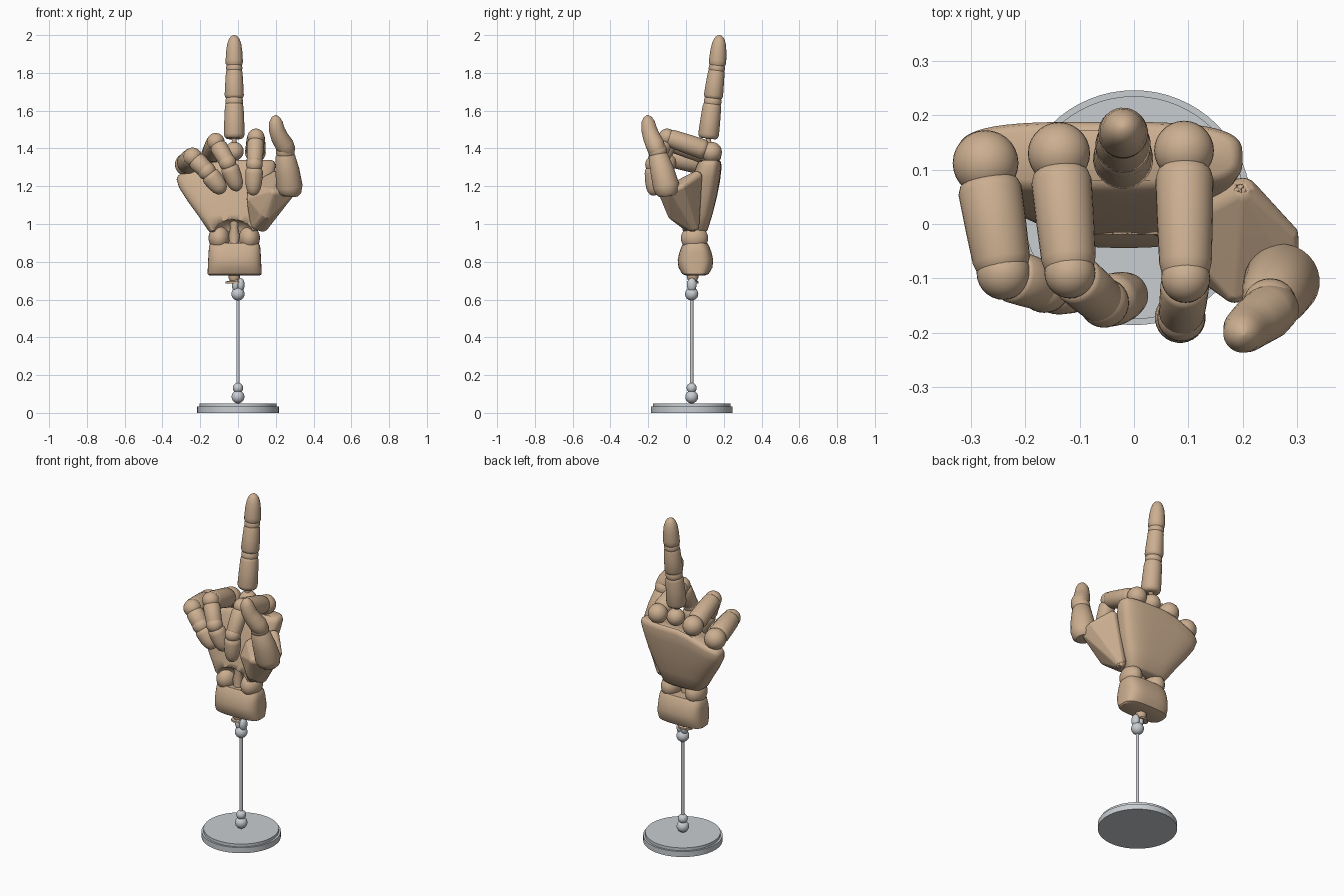
import bpy, bmesh
from math import sin, cos, pi, radians, copysign
from mathutils import Vector, Matrix

default = bpy.data.objects.get("Cube")
if default:
    bpy.data.objects.remove(default)


def material(name, rgb, rough):
    m = bpy.data.materials.new(name)
    m.use_nodes = True
    m.diffuse_color = (*rgb, 1)
    bsdf = m.node_tree.nodes["Principled BSDF"]
    bsdf.inputs["Base Color"].default_value = (*rgb, 1)
    bsdf.inputs["Roughness"].default_value = rough
    return m


wood = material("tan wood", (0.60, 0.425, 0.28), 0.6)
metal = material("grey metal", (0.58, 0.61, 0.64), 0.5)


def finish(name, bm, mat, angle=40):
    bmesh.ops.recalc_face_normals(bm, faces=bm.faces[:])
    me = bpy.data.meshes.new(name)
    bm.to_mesh(me)
    bm.free()
    me.materials.append(mat)
    me.shade_smooth()
    me.set_sharp_from_angle(angle=radians(angle))
    ob = bpy.data.objects.new(name, me)
    bpy.context.collection.objects.link(ob)
    return ob


def bridge(name, loops, mat, angle=40):
    """Skin a list of point rings and cap both ends."""
    bm = bmesh.new()
    rings = [[bm.verts.new(p) for p in loop] for loop in loops]
    n = len(rings[0])
    for a, b in zip(rings, rings[1:]):
        for i in range(n):
            j = (i + 1) % n
            bm.faces.new((a[i], a[j], b[j], b[i]))
    bm.faces.new(rings[0])
    bm.faces.new(rings[-1])
    return finish(name, bm, mat, angle)


def tube(name, points, radii, mat=wood, n=28):
    """Round tube of varying radius along a path."""
    pts = [Vector(p) for p in points]
    loops = []
    for i, p in enumerate(pts):
        d = (pts[min(i + 1, len(pts) - 1)] - pts[max(i - 1, 0)]).normalized()
        u = d.cross(Vector((1, 0.1, 0))).normalized()
        v = d.cross(u)
        loops.append([p + radii[i] * (u * cos(2 * pi * k / n) + v * sin(2 * pi * k / n))
                      for k in range(n)])
    return bridge(name, loops, mat)


def oval(cx, cy, z, rx, ry, power=1.0, n=48):
    """Level ring; power < 1 squares it off."""
    def c(v):
        return copysign(abs(v) ** power, v)
    return [Vector((cx + rx * c(cos(2 * pi * k / n)), cy + ry * c(sin(2 * pi * k / n)), z))
            for k in range(n)]


def stack(name, cx, cy, rings, mat, power=1.0, n=48):
    """Upright loft of (z, half width, half depth)."""
    return bridge(name, [oval(cx, cy, z, rx, ry, power, n) for z, rx, ry in rings], mat, 30)


def ball(name, centre, size, mat=wood):
    bm = bmesh.new()
    bmesh.ops.create_uvsphere(bm, u_segments=28, v_segments=16, radius=1)
    scale = size if isinstance(size, tuple) else (size,) * 3
    bmesh.ops.transform(bm, verts=bm.verts[:],
                        matrix=Matrix.Translation(centre) @ Matrix.Diagonal((*scale, 1)))
    return finish(name, bm, mat)


def rounded_hull(name, corners):
    """Solid wrapped around small balls, which gives soft corners."""
    bm = bmesh.new()
    for x, y, z, r in corners:
        bmesh.ops.create_uvsphere(bm, u_segments=20, v_segments=12, radius=r,
                                  matrix=Matrix.Translation((x, y, z)))
    hull = bmesh.ops.convex_hull(bm, input=bm.verts[:])
    junk = {g for g in hull["geom_interior"] + hull["geom_unused"]
            if isinstance(g, bmesh.types.BMVert)}
    bmesh.ops.delete(bm, geom=list(junk), context="VERTS")
    ob = finish(name, bm, wood, 60)
    ob.modifiers.new("even shading", "WEIGHTED_NORMAL")
    return ob


# Share along the bone, share of the radius
BONE = [(0, .72), (.04, .9), (.12, 1), (.5, 1), (.86, .98), (.95, .9), (1, .74)]
TIP = [(0, .8), (.08, .97), (.2, 1), (.5, .97), (.72, .87), (.87, .68), (.95, .45), (.99, .2), (1, .05)]


def bone(name, a, b, r0, r1, shape=BONE, gap=0.03):
    a, b = Vector(a), Vector(b)
    a = a + (b - a).normalized() * gap
    return tube(name, [a.lerp(b, t) for t, _ in shape],
                [(r0 + (r1 - r0) * t) * s for t, s in shape])


def finger(name, knuckle, joint1, joint2, tip, r):
    ball(name + "_knuckle", knuckle, r * 1.1)
    bone(name + "_lower_bone", knuckle, joint1, r * 1.08, r * 0.97)
    ball(name + "_middle_joint", joint1, r * 0.9)
    bone(name + "_middle_bone", joint1, joint2, r * 0.9, r * 0.85, gap=0.02)
    ball(name + "_end_joint", joint2, r * 0.88)
    bone(name + "_tip_bone", joint2, tip, r * 0.95, r * 0.88, TIP, gap=0.02)


# Stand
stack("base_disc", 0, 0.03, [(0, .216, .216), (.033, .216, .216)], metal, n=64)
stack("base_top", 0, 0.03, [(.03, .205, .205), (.05, .205, .205)], metal, n=64)
stack("rod", 0, 0.03, [(.05, .009, .009), (.66, .009, .009)], metal, n=20)
ball("lower_stand_ball", (0, .03, .085), .034, metal)
ball("lower_stand_cap", (0, .03, .132), .027, metal)
ball("upper_stand_ball", (0, .03, .63), .035, metal)
for side in (-1, 1):
    ball("stand_clamp", (.001 + side * .014, .03, .678), (.02, .026, .036), metal)

# Peg under the wrist
stack("wrist_peg", -.02, .035, [(.685, .045, .03), (.695, .045, .03), (.7, .024, .024),
                                (.715, .03, .03), (.74, .03, .03)], wood, n=24)

# Wrist cuff and the two wrist balls
stack("wrist_cuff", -.018, .05, [(.728, .135, .05), (.735, .143, .07), (.77, .142, .09),
                                 (.81, .14, .094), (.85, .138, .085), (.885, .135, .072),
                                 (.9, .125, .062)], wood, power=0.62)
for x, label in ((-.1, "right"), (.06, "left")):
    ball(label + "_wrist_ball", (x, .045, .925), (.056, .072, .066))
tube("wrist_link", [(-.02, .03, z) for z in (.86, .9, .94, .98, 1.04)],
     [.036, .024, .03, .02, .032])

# Palm, widening upward and sloping down to the little finger
loops = []
for z, x0, x1, y0, y1 in ((.955, -.145, .085, -.01, .1), (.966, -.158, .1, -.028, .114),
                          (1.05, -.208, .13, -.015, .14), (1.15, -.266, .165, .008, .165),
                          (1.25, -.312, .188, .034, .182), (1.31, -.325, .2, .055, .188),
                          (1.33, -.318, .193, .065, .184), (1.338, -.305, .18, .08, .172)):
    ring = oval((x0 + x1) / 2, (y0 + y1) / 2, z, (x1 - x0) / 2, (y1 - y0) / 2, 0.6)
    for p in ring:
        p.z -= .35 * max(0, -.1 - p.x) * (z - .955) / .38
    loops.append(ring)
palm = bridge("palm", loops, wood, 50)

# Shallow arch in the palm's front lower edge
cutter = ball("palm_notch_cutter", (-.025, -.03, .95), (.105, .07, .075))
cutter.hide_render = True
cutter.hide_viewport = True
notch = palm.modifiers.new("notch", "BOOLEAN")
notch.operation = "DIFFERENCE"
notch.object = cutter

# Thumb
rounded_hull("thumb_mound", [(.095, .0, 1.0, .03), (.13, .035, .995, .035),
                             (.076, -.035, 1.13, .03), (.185, -.12, 1.165, .025),
                             (.145, -.055, 1.06, .045), (.09, .0, 1.18, .04),
                             (.28, -.075, 1.17, .024), (.282, -.02, 1.195, .02),
                             (.2, .055, 1.25, .03)])
tube("thumb_lower_bone", [(.272, -.098, 1.15), (.273, -.1, 1.165), (.272, -.105, 1.2),
                          (.262, -.125, 1.28), (.25, -.147, 1.36), (.249, -.15, 1.38)],
     [.045, .062, .07, .064, .052, .038])
ball("thumb_joint", (.25, -.15, 1.385), .05)
tube("thumb_tip", [(.264, -.15, 1.37), (.26, -.153, 1.385), (.245, -.164, 1.42),
                   (.22, -.182, 1.46), (.205, -.195, 1.5), (.2, -.201, 1.54),
                   (.201, -.203, 1.565), (.203, -.203, 1.577)],
     [.034, .046, .05, .046, .042, .036, .022, .003])

# Curled fingers
finger("index", (.092, .135, 1.38), (.095, -.1, 1.46), (.087, -.172, 1.315), (.08, -.172, 1.15), .05)
finger("ring", (-.138, .13, 1.365), (-.118, -.09, 1.435), (-.055, -.145, 1.325), (.002, -.125, 1.175), .052)
finger("little", (-.273, .112, 1.315), (-.24, -.09, 1.355), (-.165, -.115, 1.28), (-.075, -.115, 1.165), .055)

# Raised middle finger, joined to its knuckle by a thin neck
ball("middle_knuckle", (-.02, .125, 1.385), .05)
tube("middle_neck", [(-.02, .122, 1.41), (-.02, .12, 1.44), (-.02, .118, 1.475)], [.022, .012, .02])
bone("middle_lower_bone", (-.02, .117, 1.452), (-.02, .14, 1.645), .056, .05, gap=0)
ball("middle_middle_joint", (-.02, .141, 1.648), .047)
bone("middle_middle_bone", (-.02, .143, 1.662), (-.02, .163, 1.825), .052, .044, gap=0)
ball("middle_end_joint", (-.02, .163, 1.825), .043)
bone("middle_tip_bone", (-.02, .165, 1.835), (-.02, .178, 2.0), .047, .041, TIP, gap=0)
